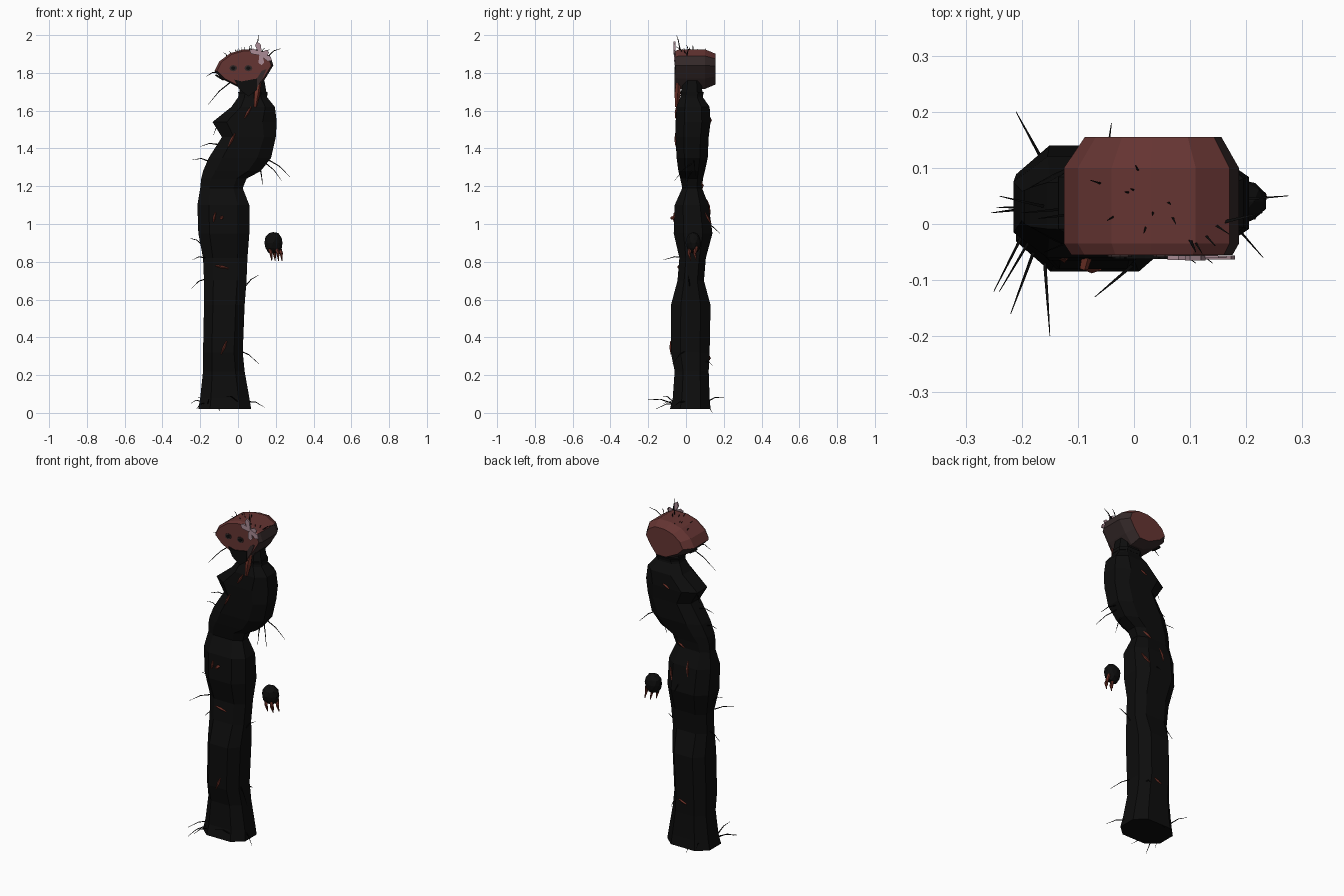
import bpy
import bmesh
import random
from math import cos, sin, pi
from mathutils import Vector
from mathutils.bvhtree import BVHTree

random.seed(4)
cube = bpy.data.objects.get("Cube")
if cube:
    bpy.data.objects.remove(cube)


def material(name, r, g, b):
    mat = bpy.data.materials.new(name)
    mat.use_nodes = True
    mat.diffuse_color = (r, g, b, 1)
    shader = next(n for n in mat.node_tree.nodes if n.type == 'BSDF_PRINCIPLED')
    shader.inputs["Base Color"].default_value = (r, g, b, 1)
    shader.inputs["Roughness"].default_value = 0.9
    return mat


black = material("soot black", .004, .004, .004)
skin = material("dull red skin", .13, .035, .032)
shade = material("grey brown", .035, .022, .022)
wound = material("raw red", .15, .03, .02)
pink = material("dusty pink", .4, .26, .3)


def add_object(name, bm, *mats):
    bmesh.ops.recalc_face_normals(bm, faces=bm.faces)
    mesh = bpy.data.meshes.new(name)
    for mat in mats:
        mesh.materials.append(mat)
    bm.to_mesh(mesh)
    bm.free()
    obj = bpy.data.objects.new(name, mesh)
    bpy.context.collection.objects.link(obj)
    return obj


def loft(bm, rings):
    """Skin a list of equal rings and cap both ends."""
    rows = [[bm.verts.new(p) for p in ring] for ring in rings]
    n = len(rows[0])
    for low, high in zip(rows, rows[1:]):
        for i in range(n):
            j = (i + 1) % n
            bm.faces.new((low[i], low[j], high[j], high[i]))
    bm.faces.new(rows[0][::-1])
    bm.faces.new(rows[-1])


def tube(bm, points, radii, sides=4):
    points = [Vector(p) for p in points]
    rings = []
    for i, p in enumerate(points):
        way = points[min(i + 1, len(points) - 1)] - points[max(i - 1, 0)]
        turn = way.to_track_quat('Z', 'Y')
        rings.append([p + turn @ Vector((cos(a), sin(a), 0)) * radii[i]
                      for a in (2 * pi * k / sides for k in range(sides))])
    loft(bm, rings)


def plate(name, outline, front, back, mat):
    bm = bmesh.new()
    loft(bm, [[(x, y, z) for x, z in outline] for y in (front, back)])
    return add_object(name, bm, mat)


def chamfered(x0, x1, y0, y1, z):
    cx, cy = (x1 - x0) * .22, (y1 - y0) * .25
    return [(x0 + cx, y0, z), (x1 - cx, y0, z), (x1, y0 + cy, z), (x1, y1 - cy, z),
            (x1 - cx, y1, z), (x0 + cx, y1, z), (x0, y1 - cy, z), (x0, y0 + cy, z)]


# Robe and torso: height, left and right edge, front and back edge
sections = [
    (.02, -.21, .07, -.085, .13), (.08, -.2, .06, -.07, .125),
    (.22, -.185, .035, -.06, .12), (.32, -.185, .025, -.08, .125),
    (.57, -.18, .035, -.08, .13), (.7, -.18, .045, -.045, .095),
    (.82, -.185, .05, -.035, .105), (.95, -.21, .06, -.065, .14),
    (1.1, -.215, .06, -.06, .12), (1.19, -.2, .025, -.02, .085),
    (1.24, -.195, .045, -.03, .09), (1.28, -.185, .12, -.04, .1),
    (1.35, -.155, .175, -.05, .115), (1.46, -.085, .2, -.055, .12),
    (1.54, -.135, .205, -.055, .13), (1.62, -.035, .195, -.05, .125),
    (1.67, 0, .155, -.03, .09), (1.76, .02, .14, -.015, .08),
]
bm = bmesh.new()
loft(bm, [chamfered(x0, x1, y0, y1, z) for z, x0, x1, y0, y1 in sections])
body_tree = BVHTree.FromBMesh(bm)
add_object("robe_body", bm, black)

# Collar and belt fold
bm = bmesh.new()
loft(bm, [chamfered(.005, .155, -.025, .09, 1.68), chamfered(0, .155, -.03, .095, 1.7)])
add_object("collar", bm, black)

# Head, skinned from front to back
outline = [(-.125, 1.81), (-.1, 1.86), (-.04, 1.905), (.03, 1.925), (.11, 1.925),
           (.17, 1.89), (.187, 1.84), (.145, 1.77), (.1, 1.715), (.02, 1.715), (-.08, 1.765)]
mid = Vector((.045, 1.82))
bm = bmesh.new()
rings = []
for y, size in ((-.055, .92), (-.035, 1), (.1, 1), (.155, .78)):
    flat = [mid + (Vector(p) - mid) * size for p in outline]
    rings.append([(p.x, y, p.y) for p in flat])
loft(bm, rings)
bmesh.ops.recalc_face_normals(bm, faces=bm.faces)
for f in bm.faces:
    under = f.normal.z < -.25 or f.normal.x > .75
    f.material_index = 1 if under and f.normal.y > -.6 else 0
add_object("head", bm, skin, shade)

# Mouth, jaw patch, eyes and bow on the face
plate("mouth", [(-.02, 1.765), (.02, 1.755), (.1, 1.77), (.1, 1.71), (.055, 1.675), (.005, 1.715)],
      -.062, -.054, black)
plate("jaw_patch", [(.1, 1.77), (.125, 1.81), (.15, 1.82), (.13, 1.77), (.1, 1.72)],
      -.06, -.054, shade)
for side, x in (("right", -.025), ("left", .055)):
    for part, r, depth, mat in (("socket", .021, .059, shade), ("eye", .012, .062, black)):
        ring = [(x + r * cos(k * pi / 4), 1.825 + r * .8 * sin(k * pi / 4)) for k in range(8)]
        plate(f"{side}_{part}", ring, -depth, -.054, mat)
for i, (x, z) in enumerate(((.1, 1.965), (.06, 1.92), (.18, 1.865), (.125, 1.84), (.165, 1.91))):
    hub, tip = Vector((.12, 1.9)), Vector((x, z))
    side = (tip - hub).orthogonal().normalized()
    far = hub.lerp(tip, .75)
    plate(f"bow_petal_{i}", [hub - side * .008, far - side * .015, tip, far + side * .015,
                             hub + side * .008], -.065 + i * .001, -.056, pink)

# Side ear hole and hanging strip of flesh
bm = bmesh.new()
tube(bm, [(-.095, .07, 1.78), (-.1, .07, 1.772)], [.025, .025], 8)
add_object("ear_hole", bm, black)
bm = bmesh.new()
tube(bm, [(.115, -.04, 1.77), (.1, -.045, 1.69), (.09, -.05, 1.62)], [.01, .017, .008], 5)
tube(bm, [(-.08, -.04, 1.04), (-.09, -.08, 1.03)], [.012, .008], 5)
add_object("hanging_flesh", bm, wound)

# Loose hand with claws
bm = bmesh.new()
bmesh.ops.create_icosphere(bm, subdivisions=2, radius=1)
for v in bm.verts:
    bulge = random.uniform(.92, 1.04)
    v.co = Vector((.187 + v.co.x * .05 * bulge, .04 + v.co.y * .042 * bulge,
                   .9 + v.co.z * .06 * bulge))
add_object("hand", bm, black)
bm = bmesh.new()
for i in range(4):
    x, y = .165 + i * .018, .025 + .03 * (i % 2)
    tube(bm, [(x, y, .88), (x + .01, y - .01, .845), (x + .014, y, .805)], [.01, .009, .002], 5)
add_object("claws", bm, wound)


# Torn streaks laid on the robe, front and back
def streak(bm, x0, z0, x1, z1, facing):
    points = []
    for t in (0, .5, 1):
        start = Vector((x0 + (x1 - x0) * t, facing, z0 + (z1 - z0) * t))
        hit = body_tree.ray_cast(start, Vector((0, -facing, 0)))[0]
        if hit:
            points.append(hit)
    if len(points) == 3:
        tube(bm, points, [.003, .008, .003])


bm = bmesh.new()
for s in ((-.05, 1.41, -.015, 1.48), (.035, 1.56, .07, 1.62), (-.13, 1.01, -.12, 1.06),
          (-.12, .78, -.05, .765), (-.09, .31, -.06, .38)):
    streak(bm, *s, -1)
for s in ((.02, 1.54, .06, 1.56), (-.05, 1.19, 0, 1.22), (0, 1, .03, 1.06),
          (-.1, 1.05, -.09, 1.13), (-.09, .28, -.04, .3)):
    streak(bm, *s, 1)
add_object("torn_streaks", bm, wound)


# Thin bristles with a kink
def bristle(bm, root, tip, thick=.004):
    root, tip = Vector(root), Vector(tip)
    bend = root.lerp(tip, .5) + Vector((0, 0, .012))
    tube(bm, [root, bend, tip], [thick, thick * .7, .0008], 3)


bm = bmesh.new()
for x, z, tx, tz, y, ty in (
        (-.18, .88, -.255, .925, .03, .02), (-.17, .82, -.24, .81, 0, -.12),
        (-.17, .71, -.245, .66, .03, .03), (.03, .66, .11, .73, .02, .01),
        (.01, .33, .11, .26, 0, -.07), (.05, .06, .14, .03, 0, -.07),
        (-.19, .06, -.25, .05, 0, -.12), (-.18, .05, -.22, .02, -.05, -.16),
        (-.16, .05, -.15, .07, -.07, -.2), (-.16, .06, -.21, .08, .11, .2),
        (0, .06, -.07, .09, -.07, -.13), (-.1, .04, -.1, 0, .1, .14),
        (-.15, 1.33, -.24, 1.34, .03, .05), (-.1, 1.42, -.2, 1.41, .03, .02),
        (-.1, 1.53, -.13, 1.47, .05, .06), (.16, 1.34, .275, 1.25, .04, .05),
        (.15, 1.32, .23, 1.23, .03, -.06), (.12, 1.28, .13, 1.2, .03, 0),
        (-.1, 1.8, -.17, 1.78, .02, .01), (-.04, 1.75, -.16, 1.63, 0, -.05),
        (.15, 1.88, .23, 1.93, 0, .02), (.1, 1.92, .11, 2, -.03, -.05),
        (-.05, 1, -.04, .95, .1, .18), (0, .27, 0, .25, .1, .14)):
    bristle(bm, (x, y, z), (tx, ty, tz))
for i in range(12):
    x, y = random.uniform(-.06, .14), random.uniform(-.03, .13)
    root = Vector((x, y, 1.91 - abs(x - .07) * .35))
    bristle(bm, root, root + Vector(((x - .04) * .3, (y - .05) * .4, .04)), .003)
add_object("bristles", bm, black)
